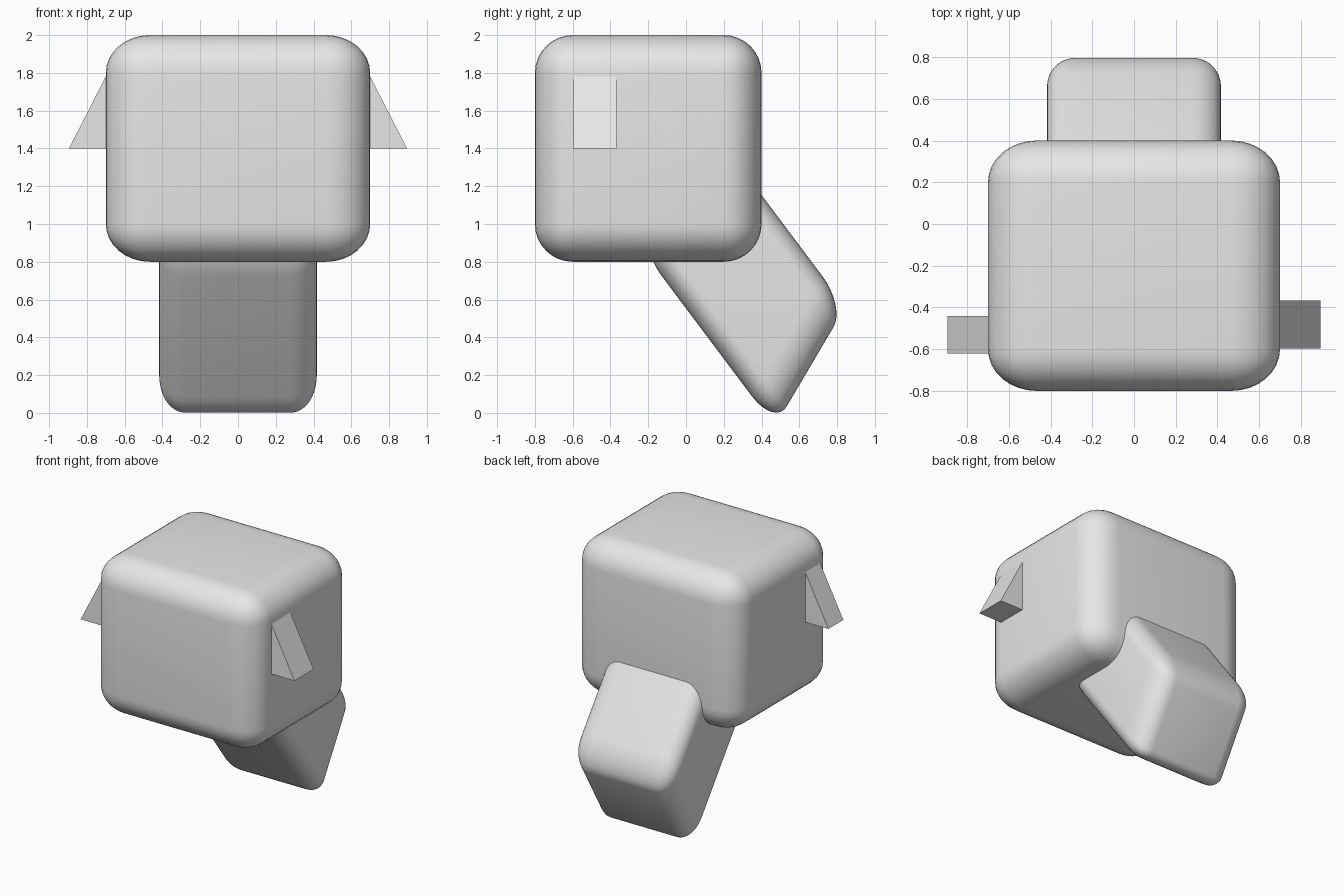
import bpy, bmesh, math
from mathutils import Matrix, Vector

cube = bpy.data.objects.get("Cube")
if cube:
    bpy.data.objects.remove(cube, do_unlink=True)

grey = bpy.data.materials.new("plain grey")
grey.use_nodes = True
grey.diffuse_color = (0.8, 0.8, 0.8, 1)
grey.node_tree.nodes["Principled BSDF"].inputs["Base Color"].default_value = (0.8, 0.8, 0.8, 1)


def add_object(name, bm, smooth):
    """Turn a bmesh into a grey object."""
    bmesh.ops.recalc_face_normals(bm, faces=bm.faces)
    for face in bm.faces:
        face.smooth = smooth
    mesh = bpy.data.meshes.new(name)
    bm.to_mesh(mesh)
    bm.free()
    mesh.materials.append(grey)
    obj = bpy.data.objects.new(name, mesh)
    bpy.context.collection.objects.link(obj)
    return obj


def rounded_block(name, centre, side, depth, height):
    """Rounded cube stretched along three half-axis vectors, which may be skewed."""
    bm = bmesh.new()
    bmesh.ops.create_cube(bm, size=2)
    bmesh.ops.bevel(bm, geom=bm.edges[:], offset=1 / 3, offset_type='OFFSET',
                    segments=8, profile=0.5, affect='EDGES')
    axes = Matrix((side, depth, height)).transposed().to_4x4()
    bm.transform(Matrix.Translation(centre) @ axes)
    return add_object(name, bm, True)


def wedge(name, sign, y_front, y_back):
    """Triangular ear on one side of the head, sunk slightly into it."""
    profile = [(0.64, 1.4), (0.895, 1.4), (0.695, 1.79), (0.64, 1.79)]
    bm = bmesh.new()
    base = bm.faces.new([bm.verts.new((sign * x, y_front, z)) for x, z in profile])
    side = bmesh.ops.extrude_face_region(bm, geom=[base])
    verts = [v for v in side["geom"] if isinstance(v, bmesh.types.BMVert)]
    bmesh.ops.translate(bm, verts=verts, vec=Vector((0, y_back - y_front, 0)))
    if not any(f for f in bm.faces if all(abs(v.co.y - y_front) < 1e-5 for v in f.verts)):
        bmesh.ops.holes_fill(bm, edges=bm.edges[:])
    return add_object(name, bm, False)


# Head
rounded_block("head", (0, -0.2, 1.4), (0.7, 0, 0), (0, 0.6, 0), (0, 0, 0.6))

# Skewed body leaning down and back
rounded_block("body", (0, 0.297, 0.724), (0.417, 0, 0), (0, 0.187, 0.317), (0, -0.36, 0.48))

# Ears
wedge("left_ear", 1, -0.597, -0.367)
wedge("right_ear", -1, -0.62, -0.44)
